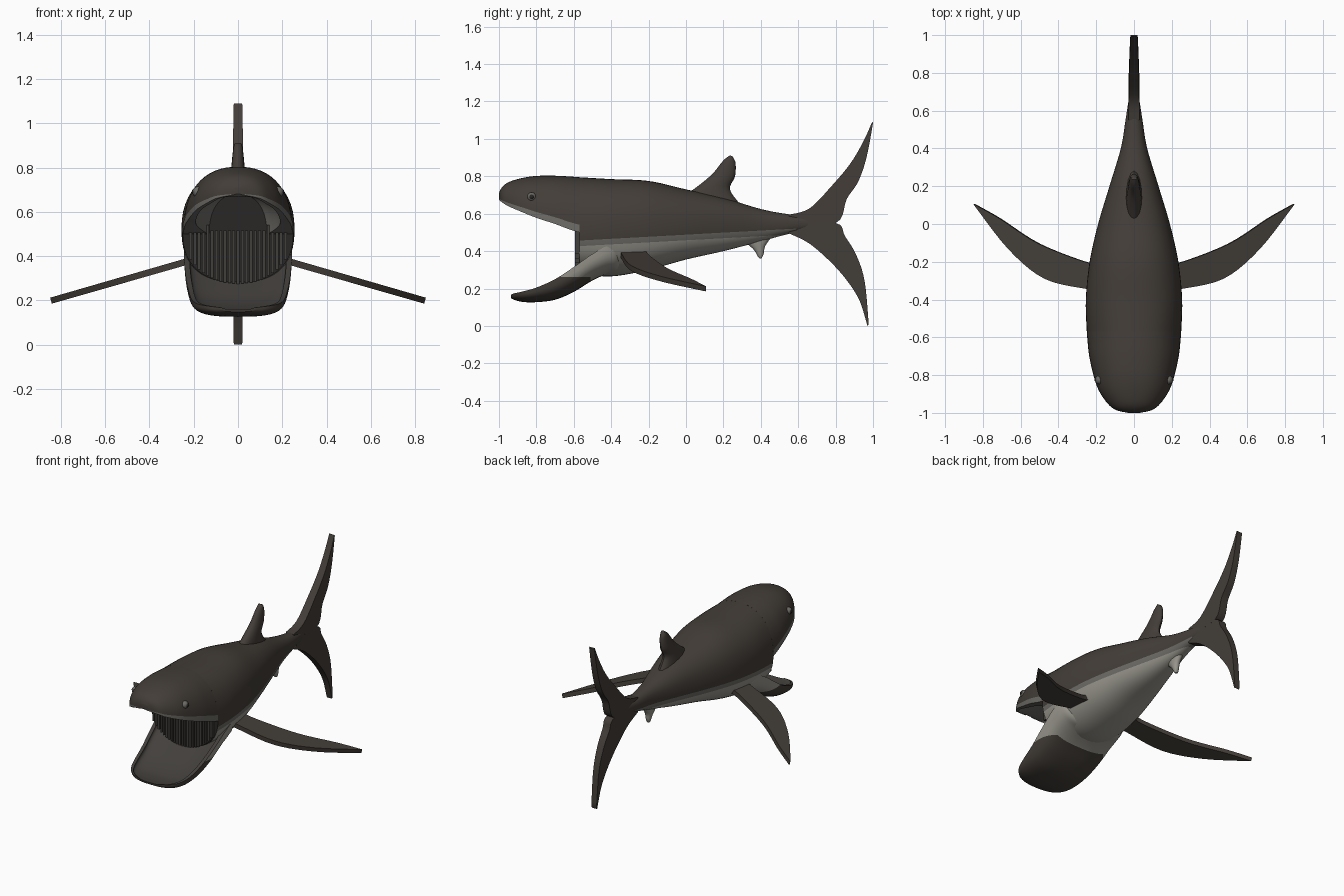
import bpy, bmesh
from math import sin, cos, pi, sqrt, copysign
from mathutils import Vector, Matrix

cube = bpy.data.objects.get("Cube")
if cube:
    bpy.data.objects.remove(cube, do_unlink=True)


def material(name, rgb):
    m = bpy.data.materials.new(name)
    m.use_nodes = True
    m.diffuse_color = (*rgb, 1)
    m.node_tree.nodes["Principled BSDF"].inputs["Base Color"].default_value = (*rgb, 1)
    return m


DARK, LIGHT, MID, INNER, SLAT = range(5)
MATERIALS = [
    material("dark_skin", (0.056, 0.047, 0.039)),
    material("pale_belly", (0.31, 0.30, 0.26)),
    material("grey_lining", (0.15, 0.145, 0.13)),
    material("mouth_dark", (0.022, 0.02, 0.018)),
    material("filter_grey", (0.055, 0.05, 0.045)),
]


def spline(rows, steps=5):
    """Smooth curve through rows of numbers."""
    rows = [Vector(r) for r in rows]
    out = []
    for i in range(len(rows) - 1):
        a, b = rows[i], rows[i + 1]
        ta = (b - rows[max(i - 1, 0)]) / 2
        tb = (rows[min(i + 2, len(rows) - 1)] - a) / 2
        for s in range(steps):
            t = s / steps
            u = 1 - t
            out.append(a * (u * u * (1 + 2 * t)) + ta * (t * u * u)
                       + b * (t * t * (1 + 2 * u)) - tb * (t * t * u))
    return out + [rows[-1]]


def power(v, p):
    return copysign(abs(v) ** p, v)


def loft(rings, mats=None, default=DARK):
    """Skin closed rings and cap both ends; mats colours each lengthwise strip."""
    bm = bmesh.new()
    grid = [[bm.verts.new(p) for p in ring] for ring in rings]
    n = len(grid[0])
    for a, b in zip(grid, grid[1:]):
        for j in range(n):
            k = (j + 1) % n
            f = bm.faces.new((a[j], a[k], b[k], b[j]))
            f.material_index = mats[j] if mats else default
    for ring in (grid[0], grid[-1]):
        bm.faces.new(ring).material_index = default
    bmesh.ops.recalc_face_normals(bm, faces=bm.faces)
    return bm


def cut(bm, point, normal):
    bmesh.ops.bisect_plane(bm, geom=bm.verts[:] + bm.edges[:] + bm.faces[:],
                           plane_co=point, plane_no=normal, dist=1e-5)


def finish(bm, name, angle=40):
    mesh = bpy.data.meshes.new(name)
    for m in MATERIALS:
        mesh.materials.append(m)
    bm.to_mesh(mesh)
    bm.free()
    ob = bpy.data.objects.new(name, mesh)
    bpy.context.collection.objects.link(ob)
    for other in bpy.context.selected_objects:
        other.select_set(False)
    ob.select_set(True)
    bpy.context.view_layer.objects.active = ob
    bpy.ops.object.shade_smooth_by_angle(angle=angle * pi / 180)
    return ob


SLAB = [(-1, -1), (1, -1), (1, 1), (-1, 1)]
OVAL = [(cos(i * pi / 8), sin(i * pi / 8)) for i in range(16)]


def fin(name, lead, trail, normal, root, tip, section, mat=DARK):
    """Blade between a leading and a trailing edge, tapering in thickness."""
    lead, trail = spline(lead), spline(trail)
    normal = Vector(normal).normalized()
    rings = []
    for i, (a, b) in enumerate(zip(lead, trail)):
        t = i / (len(lead) - 1)
        thick = root + (tip - root) * t
        rings.append([(a + b) / 2 + (b - a) / 2 * u + normal * thick * v for u, v in section])
    return finish(loft(rings, default=mat), name)


# Trunk: y, top, widest height, bottom, half width
trunk = [(-.57, .795, .50, .28, .25), (-.4, .785, .52, .265, .255),
         (-.2, .775, .52, .30, .235), (0, .73, .53, .355, .19),
         (.2, .685, .54, .40, .13), (.4, .625, .54, .452, .07),
         (.55, .597, .545, .492, .045), (.7, .58, .55, .52, .022)]
rings = []
for y, top, mid, low, w in spline(trunk, 6):
    ring = []
    for i in range(48):
        a = i * pi / 24
        s = power(sin(a), .87)
        ring.append((w * power(cos(a), .87), y, mid + s * (top - mid if s > 0 else mid - low)))
    rings.append(ring)
bm = loft(rings)
slope, start = .055, .455
for z in (start, start - .03):
    cut(bm, (0, -.6, z), (0, -slope, 1))
cut(bm, (0, .59, 0), (0, 1, 0))
for f in bm.faces:
    c = f.calc_center_median()
    h = c.z - start - slope * (c.y + .6)
    if c.y < -.5695:
        f.material_index = INNER
    elif h > 0 or c.y > .59:
        f.material_index = DARK
    else:
        f.material_index = MID if h > -.03 else LIGHT
finish(bm, "body")

# Head and upper jaw: y, top, lip, half width, palate half width, palate top
head = [(-1, .71, .675, .03, .02, .68), (-.985, .74, .662, .095, .08, .67),
        (-.95, .768, .64, .14, .12, .67), (-.88, .79, .61, .187, .165, .68),
        (-.8, .802, .578, .215, .185, .69), (-.7, .803, .545, .237, .19, .69),
        (-.62, .799, .515, .246, .16, .69), (-.57, .795, .50, .25, .13, .68)]
N = 30
arch = [(power(cos(i * pi / N), .87), power(max(sin(i * pi / N), 0), .87)) for i in range(N + 1)]
rings = []
for y, top, lip, w, pw, ptop in spline(head):
    outer = [(w * c, y, lip + (top - lip) * s) for c, s in arch]
    inner = [(pw * c, y, lip + (ptop - lip) * s) for c, s in reversed(arch)]
    rings.append(outer + inner)
strips = [MID] + [DARK] * (N - 2) + [MID] * (N + 3)
finish(loft(rings, strips), "head")

# Scooped lower jaw: y, rim, bottom, half width, floor
jaw = [(-.935, .168, .148, .08, .160), (-.915, .175, .138, .14, .158),
       (-.87, .185, .128, .185, .155), (-.8, .205, .127, .21, .162),
       (-.7, .25, .14, .225, .20), (-.6, .315, .182, .237, .265),
       (-.5, .385, .243, .243, .335), (-.42, .428, .277, .243, .40),
       (-.37, .432, .285, .225, .41), (-.33, .41, .30, .17, .39)]
M = 24
scoop = [(power(cos(i * pi / M), .7), power(max(sin(i * pi / M), 0), .7)) for i in range(M + 1)]
rings = []
for y, rim, low, w, floor in spline(jaw):
    outer = [(w * c, y, rim - (rim - low) * s) for c, s in scoop]
    inner = [(w * .9 * c, y, rim - (rim - floor) * s) for c, s in reversed(scoop)]
    rings.append(outer + inner)
bm = loft(rings, [DARK] * M + [SLAT] * (M + 2))
cut(bm, (0, -.51, 0), (0, 1, 0))
cut(bm, (0, -.67, 0), (0, 1, 0))
cut(bm, (0, 0, .262), (0, 0, 1))
for f in bm.faces:
    c = f.calc_center_median()
    if f.material_index == DARK and (c.y > -.51 or (c.y > -.67 and c.z > .262)):
        f.material_index = LIGHT
finish(bm, "lower_jaw")

# Curtain of upright filter slats at the back of the mouth
bm = bmesh.new()
for i in range(-11, 12):
    x = i * .0195
    low = .5 - .225 * sqrt(1 - (x / .25) ** 2)
    high = .515 if abs(x) < .12 else .54
    size = Matrix.Diagonal((.013, .025, high - low, 1))
    bmesh.ops.create_cube(bm, size=1,
                          matrix=Matrix.Translation((x, -.58, (low + high) / 2)) @ size)
for f in bm.faces:
    f.material_index = SLAT
finish(bm, "filter_slats")


def upright(points):
    return [(0, y, z) for y, z in points]


# Tail lobes
fin("tail_upper_lobe",
    upright([(.55, .595), (.66, .628), (.78, .75), (.88, .87), (.95, .99), (.995, 1.09)]),
    upright([(.55, .545), (.80, .55), (.86, .68), (.92, .77), (.965, .90), (1, 1.085)]),
    (1, 0, 0), .03, .019, SLAB)
fin("tail_lower_lobe",
    upright([(.55, .495), (.66, .44), (.78, .335), (.87, .23), (.93, .13), (.97, 0)]),
    upright([(.55, .545), (.80, .55), (.85, .48), (.91, .38), (.955, .24), (.977, .01)]),
    (1, 0, 0), .03, .019, SLAB)

# Dorsal and anal fins
fin("dorsal_fin",
    upright([(-.02, .69), (.06, .745), (.14, .812), (.2, .885), (.235, .912)]),
    upright([(.29, .65), (.235, .73), (.262, .80), (.265, .87), (.25, .905)]),
    (1, 0, 0), .045, .015, OVAL)
fin("anal_fin",
    upright([(.30, .46), (.36, .41), (.385, .37), (.395, .36)]),
    upright([(.47, .49), (.425, .43), (.415, .385), (.405, .362)]),
    (1, 0, 0), .03, .008, OVAL, LIGHT)

# Pectoral fins and eyes on both sides
for side, label in ((1, "left"), (-1, "right")):
    def swept(points):
        return [(side * x, y, .37 - .288 * (x - .25)) for x, y in points]

    fin(label + "_pectoral_fin",
        swept([(.17, -.35), (.24, -.345), (.47, -.29), (.66, -.135), (.843, .10)]),
        swept([(.17, -.20), (.24, -.205), (.5, -.105), (.71, .03), (.845, .106)]),
        (side * .28, 0, .96), .015, .014, SLAB)

    for part, x, r, mat in (("eye", .182, .024, MID), ("pupil", .194, .015, INNER)):
        bm = bmesh.new()
        bmesh.ops.create_uvsphere(bm, u_segments=16, v_segments=10, radius=r,
                                  matrix=Matrix.Translation((side * x, -.825, .69)))
        for f in bm.faces:
            f.material_index = mat
        finish(bm, label + "_" + part)
